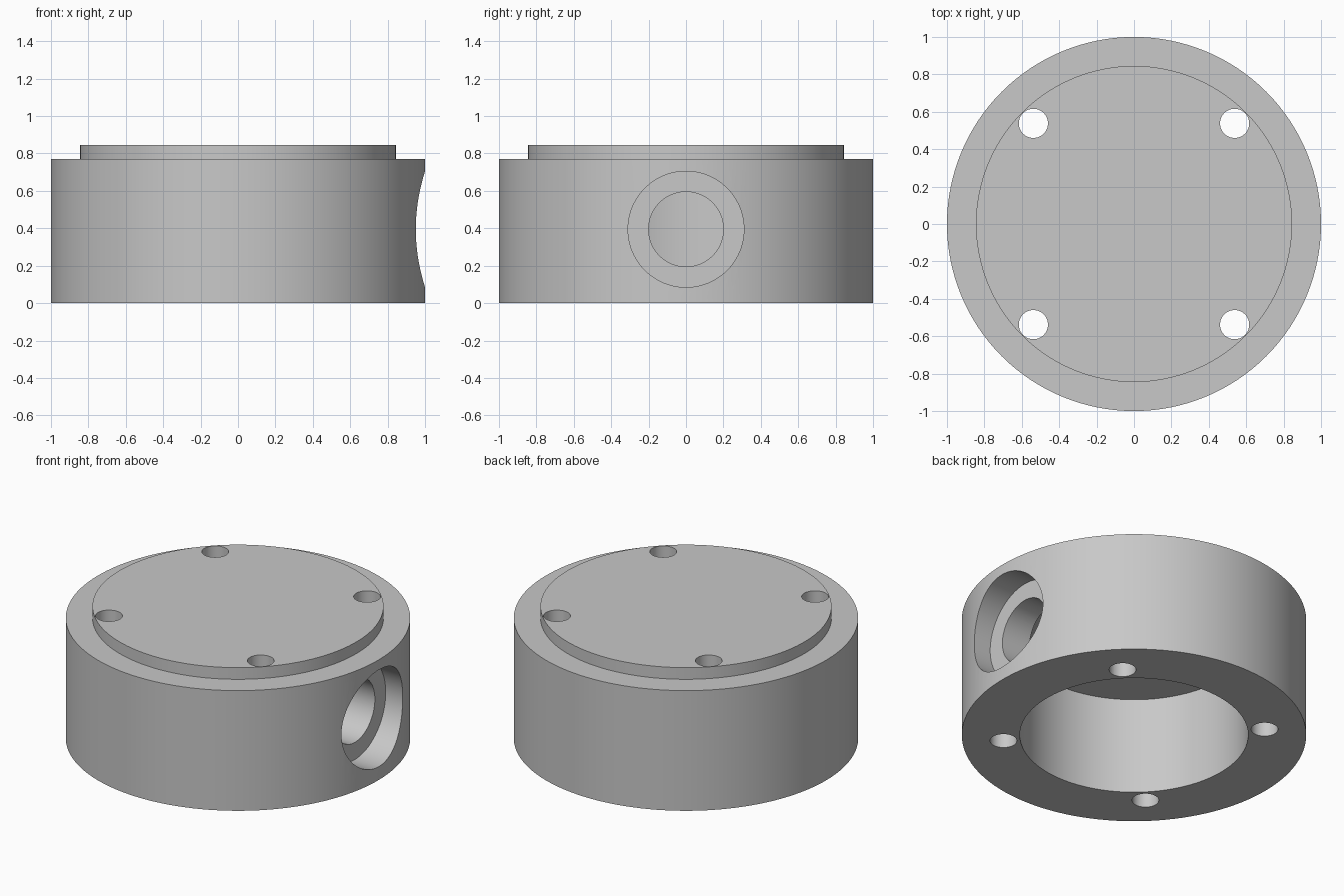
import bpy
import bmesh
from math import pi, radians
from mathutils import Matrix, Vector

cube = bpy.data.objects.get("Cube")
if cube:
    bpy.data.objects.remove(cube, do_unlink=True)

grey = bpy.data.materials.new("plain grey")
grey.use_nodes = True
colour = (0.58, 0.58, 0.58, 1)
grey.diffuse_color = colour
grey.node_tree.nodes["Principled BSDF"].inputs["Base Color"].default_value = colour


def finish(name, bm):
    mesh = bpy.data.meshes.new(name)
    bm.to_mesh(mesh)
    bm.free()
    mesh.materials.append(grey)
    obj = bpy.data.objects.new(name, mesh)
    bpy.context.collection.objects.link(obj)
    return obj


def turned(name, profile, sides=128):
    """Revolve a profile of (radius, height) points that starts and ends on the axis."""
    bm = bmesh.new()
    verts = [bm.verts.new((r, 0, z)) for r, z in profile]
    edges = [bm.edges.new(pair) for pair in zip(verts, verts[1:])]
    bmesh.ops.spin(bm, geom=verts + edges, cent=(0, 0, 0), axis=(0, 0, 1),
                   angle=2 * pi, steps=sides, use_merge=True)
    bmesh.ops.remove_doubles(bm, verts=bm.verts, dist=1e-5)
    bmesh.ops.dissolve_limit(bm, angle_limit=radians(0.5), verts=bm.verts, edges=bm.edges)
    bmesh.ops.recalc_face_normals(bm, faces=bm.faces)
    return finish(name, bm)


def drill(name, start, end, radius, sides=64):
    """Cylinder cutter running from start to end."""
    start, end = Vector(start), Vector(end)
    axis = end - start
    turn = axis.to_track_quat("Z", "Y").to_matrix().to_4x4()
    bm = bmesh.new()
    bmesh.ops.create_cone(bm, cap_ends=True, segments=sides, radius1=radius,
                          radius2=radius, depth=axis.length,
                          matrix=Matrix.Translation((start + end) / 2) @ turn)
    cutter = finish(name, bm)
    cutter.hide_render = True
    return cutter


# Stepped round housing with a blind cavity open at the bottom
housing = turned("housing", [(0, 0.62), (0.663, 0.62), (0.663, 0), (1, 0),
                             (1, 0.77), (0.845, 0.77), (0.845, 0.845), (0, 0.845)])

# Side port: wide counterbore, then a narrower bore into the cavity
port_z = 0.395
cutters = [drill("port_counterbore", (0.83, 0, port_z), (1.2, 0, port_z), 0.31, 96),
           drill("port_bore", (0.4, 0, port_z), (1.1, 0, port_z), 0.2)]

# Four screw holes through the wall
for x in (-0.538, 0.538):
    for y in (-0.538, 0.538):
        cutters.append(drill("screw_hole", (x, y, -0.2), (x, y, 1.1), 0.078, 48))

bpy.ops.object.select_all(action="DESELECT")
housing.select_set(True)
bpy.context.view_layer.objects.active = housing
for cutter in cutters:
    cut = housing.modifiers.new(cutter.name, "BOOLEAN")
    cut.operation = "DIFFERENCE"
    cut.solver = "EXACT"
    cut.object = cutter
    bpy.ops.object.modifier_apply(modifier=cut.name)
    bpy.data.objects.remove(cutter, do_unlink=True)

bpy.ops.object.shade_smooth_by_angle(angle=radians(30))
